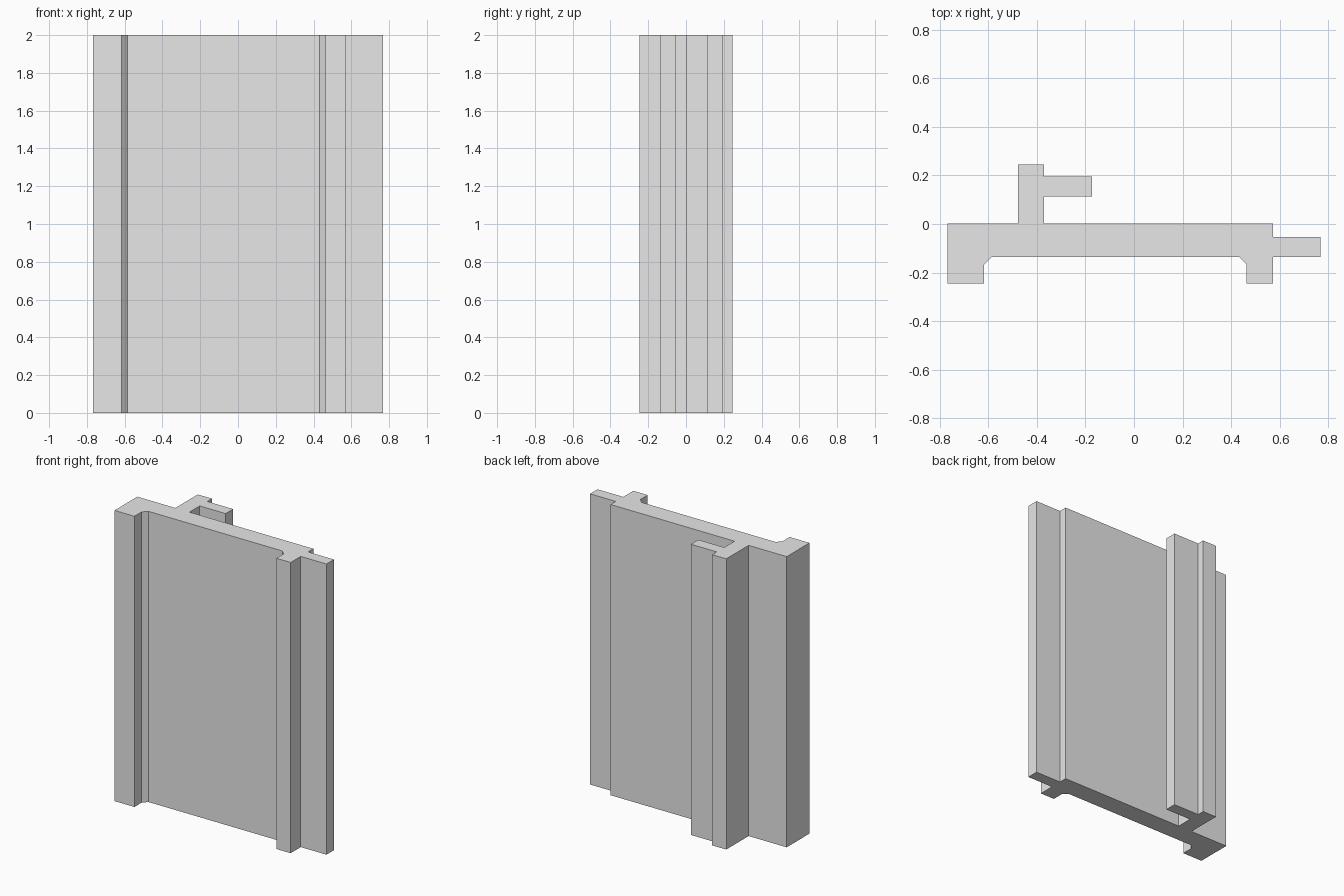
import bpy
import bmesh

cube = bpy.data.objects.get("Cube")
if cube:
    bpy.data.objects.remove(cube, do_unlink=True)

HEIGHT = 2.0

# Plain grey material
grey = bpy.data.materials.new("light_grey")
grey.use_nodes = True
colour = (0.8, 0.8, 0.8, 1.0)
grey.diffuse_color = colour
grey.node_tree.nodes["Principled BSDF"].inputs["Base Color"].default_value = colour


def extrude_profile(name, points, height):
    """Raise a closed outline into a flat-sided solid."""
    bm = bmesh.new()
    base = bm.faces.new([bm.verts.new((x, y, 0)) for x, y in points])
    raised = bmesh.ops.extrude_face_region(bm, geom=[base], use_keep_orig=True)
    top = [v for v in raised["geom"] if isinstance(v, bmesh.types.BMVert)]
    bmesh.ops.translate(bm, verts=top, vec=(0, 0, height))
    bmesh.ops.recalc_face_normals(bm, faces=bm.faces)
    mesh = bpy.data.meshes.new(name)
    bm.to_mesh(mesh)
    bm.free()
    mesh.materials.append(grey)
    obj = bpy.data.objects.new(name, mesh)
    bpy.context.collection.objects.link(obj)
    return obj


# Cross-section, counter-clockwise from the right front corner
right_foot = [(-0.768, -0.245), (-0.617, -0.245), (-0.617, -0.166), (-0.586, -0.135)]
left_foot = [(0.432, -0.135), (0.463, -0.166), (0.463, -0.245), (0.572, -0.245)]
tongue = [(0.572, -0.135), (0.768, -0.135), (0.768, -0.054), (0.572, -0.054)]
back_edge = [(0.572, 0.002), (-0.371, 0.002)]
hook = [(-0.371, 0.114), (-0.174, 0.114), (-0.174, 0.195), (-0.371, 0.195),
        (-0.371, 0.245), (-0.478, 0.245), (-0.478, 0.002)]
back_corner = [(-0.768, 0.002)]

extrude_profile("panel_profile",
                right_foot + left_foot + tongue + back_edge + hook + back_corner,
                HEIGHT)
